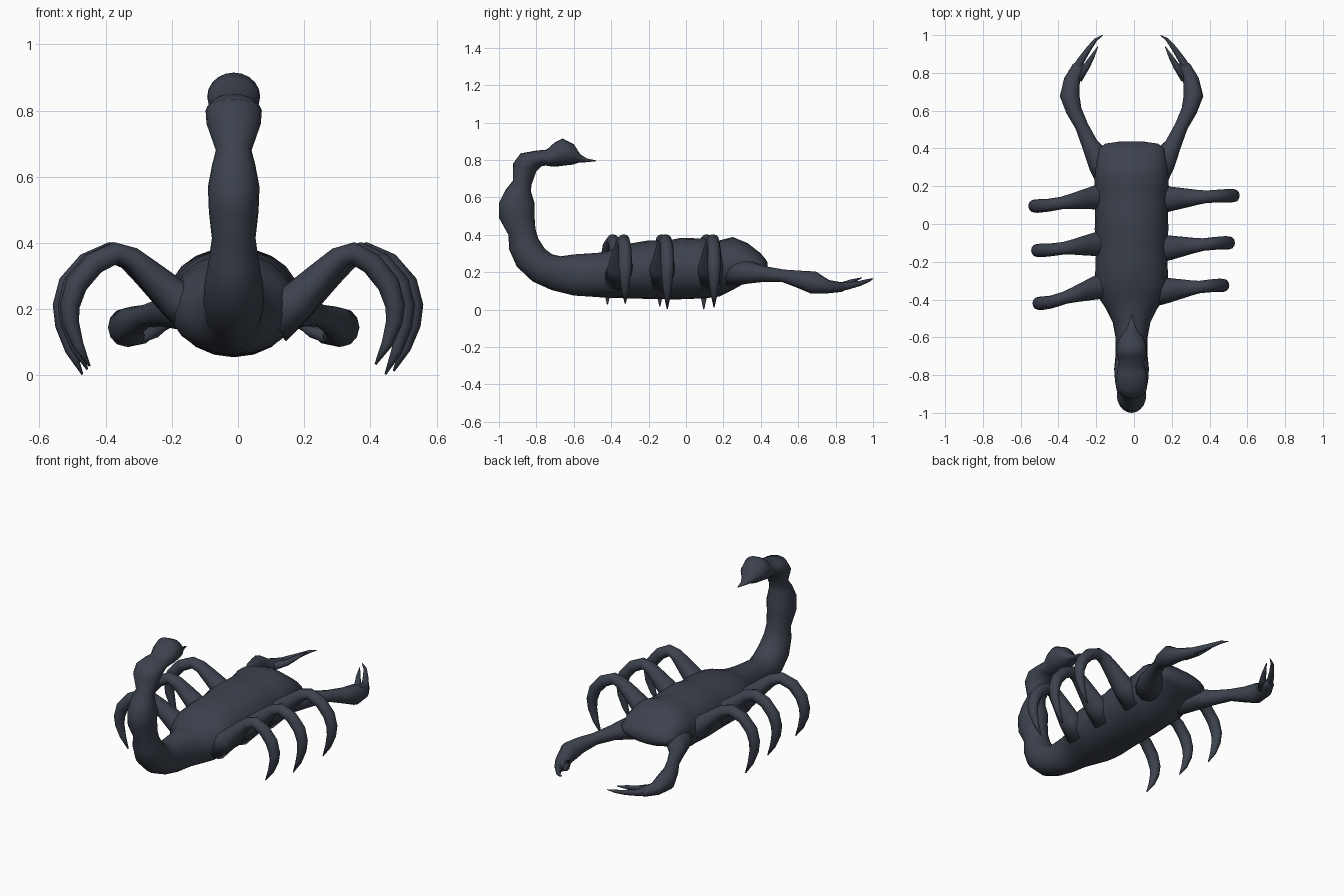
import bpy, bmesh, math
from mathutils import Vector

CX = -0.013  # body sits slightly left of the leg span

shell = bpy.data.materials.new("dark slate")
shell.diffuse_color = (0.045, 0.054, 0.075, 1)


def loft(name, rings):
    """Skin a list of vertex rings, cap both ends, shade smooth."""
    bm = bmesh.new()
    loops = [[bm.verts.new(p) for p in r] for r in rings]
    n = len(loops[0])
    for a, b in zip(loops, loops[1:]):
        for i in range(n):
            j = (i + 1) % n
            bm.faces.new((a[i], a[j], b[j], b[i]))
    bm.faces.new(loops[0])
    bm.faces.new(loops[-1])
    bmesh.ops.recalc_face_normals(bm, faces=bm.faces)
    me = bpy.data.meshes.new(name)
    bm.to_mesh(me)
    bm.free()
    for p in me.polygons:
        p.use_smooth = True
    me.materials.append(shell)
    ob = bpy.data.objects.new(name, me)
    bpy.context.collection.objects.link(ob)
    return ob


def ellipse(c, u, v, n):
    return [c + u * math.cos(2 * math.pi * i / n) + v * math.sin(2 * math.pi * i / n)
            for i in range(n)]


def tube(name, pts, ref, n=12):
    """Tube through (x, y, z, radius across, radius along ref)."""
    P = [Vector(p[:3]) for p in pts]
    rings = []
    for i, p in enumerate(pts):
        t = (P[min(i + 1, len(P) - 1)] - P[max(i - 1, 0)]).normalized()
        side = t.cross(ref).normalized()
        up = side.cross(t).normalized()
        rings.append(ellipse(P[i], side * p[3], up * p[4], n))
    return loft(name, rings)


# Body: y, bottom z, top z, half width
body = [(.437, .21, .25, .06), (.425, .19, .27, .14), (.40, .175, .30, .172),
        (.33, .15, .355, .185), (.25, .105, .388, .195), (.18, .07, .370, .198),
        (.10, .06, .38, .192), (-.03, .055, .383, .195), (-.09, .055, .371, .188),
        (-.20, .057, .37, .19), (-.32, .06, .35, .195), (-.38, .062, .325, .18),
        (-.45, .065, .305, .135), (-.52, .07, .30, .10), (-.60, .075, .295, .085)]
# Tail: outer y, outer z, inner y, inner z, half width
tail = [(-.72, .105, -.67, .285, .085), (-.82, .15, -.715, .295, .092),
        (-.905, .23, -.755, .325, .088), (-.945, .32, -.79, .38, .075),
        (-.95, .40, -.805, .43, .066), (-1.0, .49, -.81, .50, .075),
        (-1.0, .57, -.81, .57, .078), (-.965, .64, -.83, .635, .065),
        (-.925, .69, -.825, .67, .054), (-.925, .78, -.80, .74, .082),
        (-.885, .835, -.775, .765, .085), (-.80, .85, -.75, .77, .075),
        (-.745, .855, -.72, .765, .066), (-.70, .895, -.69, .765, .078),
        (-.66, .915, -.65, .77, .08), (-.60, .885, -.605, .775, .065),
        (-.565, .83, -.575, .785, .035), (-.53, .808, -.54, .787, .018),
        (-.48, .797, -.482, .793, .003)]
sections = [(y, b, y, t, w) for y, b, t, w in body] + tail
rings = []
for oy, oz, iy, iz, w in sections:
    o, i = Vector((CX, oy, oz)), Vector((CX, iy, iz))
    rings.append(ellipse((o + i) / 2, Vector((w, 0, 0)), (i - o) / 2, 20))
loft("body_and_tail", rings)

# Pincers: arm with swollen hand, then two curved fingers
arm = [(.09, .22, .20, .09, .08), (.165, .33, .20, .07, .062), (.22, .42, .19, .044, .042),
       (.265, .52, .18, .035, .034), (.305, .60, .163, .042, .046), (.328, .68, .145, .052, .06),
       (.315, .76, .122, .043, .036), (.28, .83, .12, .035, .026), (.262, .855, .122, .02, .015)]
outer_finger = [(.315, .77, .12, .028, .026), (.272, .86, .125, .02, .02),
                (.225, .93, .14, .014, .014), (.19, .975, .155, .009, .009),
                (.153, 1.0, .165, .002, .002)]
inner_finger = [(.285, .77, .12, .026, .024), (.238, .835, .13, .018, .017),
                (.208, .885, .15, .012, .012), (.178, .94, .17, .002, .002)]
Z, Y = Vector((0, 0, 1)), Vector((0, 1, 0))
for label, s in (("left", -1), ("right", 1)):
    for part, path in (("arm", arm), ("outer_finger", outer_finger), ("inner_finger", inner_finger)):
        tube(f"{label}_{part}", [(CX + s * x, y, z, a, b) for x, y, z, a, b in path], Z)

# Legs: x, z, in-plane radius, y radius
leg = [(.10, .17, .08, .085), (.19, .23, .058, .066), (.28, .31, .042, .05),
       (.335, .355, .034, .04), (.385, .37, .033, .033), (.455, .338, .034, .034),
       (.51, .275, .034, .036), (.53, .21, .030, .034), (.527, .15, .025, .028),
       (.505, .075, .017, .018), (.47, .003, .003, .003)]
# side, base y, tip y, inward shift, lift of the tip
layout = [("left", -1, .15, .095, 0, 0), ("left", -1, -.10, -.14, .015, .015),
          ("left", -1, -.32, -.42, .022, .025), ("right", 1, .13, .15, 0, .01),
          ("right", 1, -.13, -.10, .025, 0), ("right", 1, -.355, -.325, .055, .03)]
for k, (label, s, y0, y1, shift, lift) in enumerate(layout):
    path = []
    for i, (x, z, a, b) in enumerate(leg):
        f = min(1, max(0, (x - .15) / .33))
        if i > 7:
            f = 1
        g = max(0, i - 7) / 3
        path.append((s * (x - shift * f), y0 + (y1 - y0) * f, z + lift * g, a, b))
    tube(f"{label}_leg_{k % 3 + 1}", path, Y)
